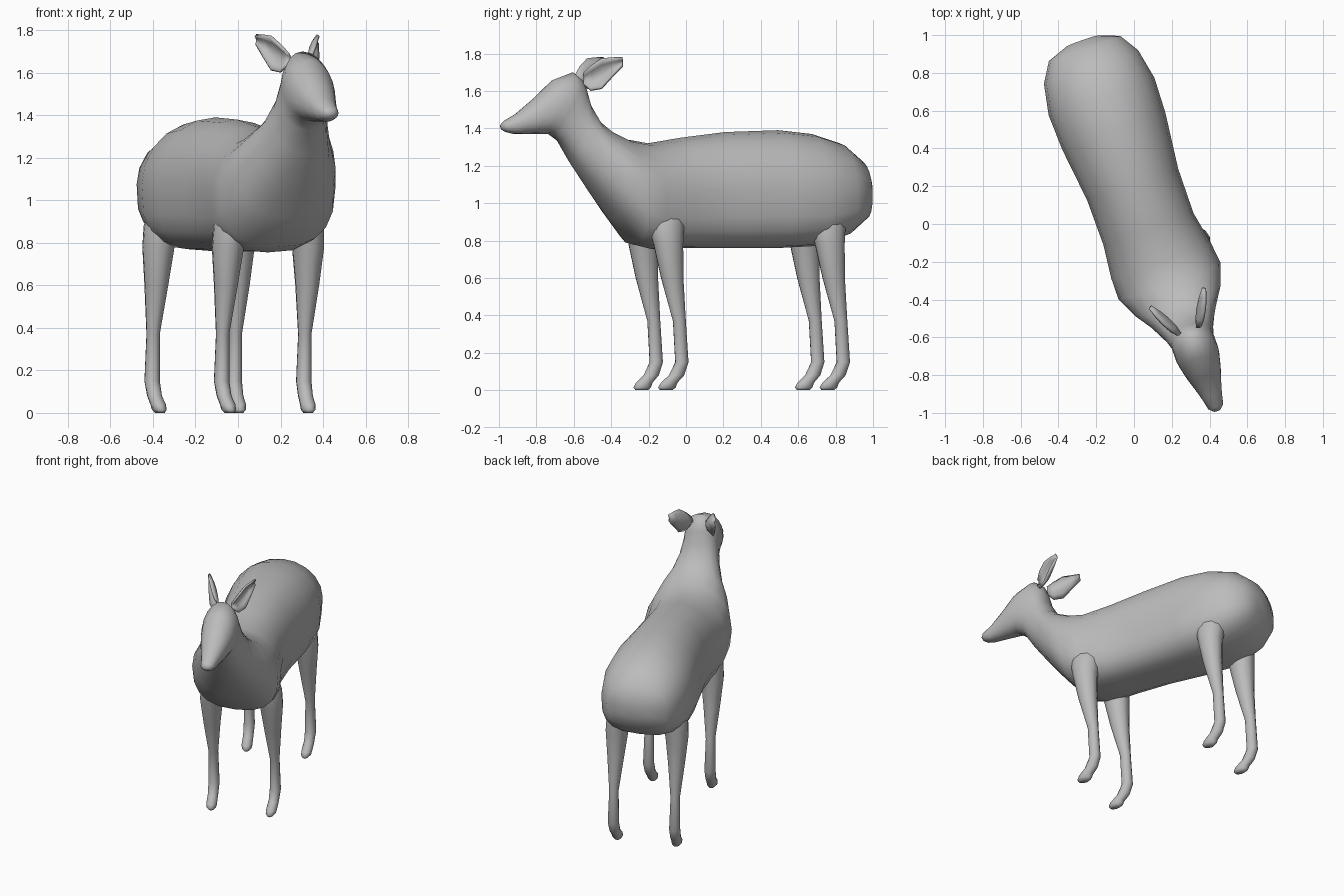
import bpy
import bmesh
import math
from mathutils import Matrix, Vector

cube = bpy.data.objects.get("Cube")
if cube:
    bpy.data.objects.remove(cube, do_unlink=True)

# One plain coat colour for the whole animal
coat = bpy.data.materials.new("coat_grey")
coat.use_nodes = True
GREY = (0.5, 0.5, 0.5, 1)
coat.diffuse_color = GREY
coat.node_tree.nodes["Principled BSDF"].inputs["Base Color"].default_value = GREY

# The animal is modelled facing -y, then turned towards its left
PLACE = Matrix.Translation((0.06, 0.02, 0)) @ Matrix.Rotation(math.radians(19.5), 4, "Z")


def skin(name, rings, closed=True):
    """Join neighbouring rings of points into a smooth surface."""
    bm = bmesh.new()
    rows = [[bm.verts.new(PLACE @ Vector(point)) for point in ring] for ring in rings]
    count = len(rows[0])
    for near, far in zip(rows, rows[1:]):
        for i in range(count if closed else count - 1):
            j = (i + 1) % count
            bm.faces.new((near[i], near[j], far[j], far[i]))
    if closed:
        bm.faces.new(rows[0])
        bm.faces.new(rows[-1])
    bmesh.ops.recalc_face_normals(bm, faces=bm.faces[:])
    for face in bm.faces:
        face.smooth = True
    mesh = bpy.data.meshes.new(name)
    bm.to_mesh(mesh)
    bm.free()
    mesh.materials.append(coat)
    obj = bpy.data.objects.new(name, mesh)
    bpy.context.collection.objects.link(obj)
    return obj


def power(value, exponent):
    return math.copysign(abs(value) ** exponent, value)


def body_ring(top, bottom, half_width, sides=20):
    """Slice of the body: round above, fuller below, tilted by its end points."""
    top, bottom = Vector(top), Vector(bottom)
    middle, reach = (top + bottom) / 2, (top - bottom) / 2
    forward = min(max((middle.x - 0.1) / 0.4, 0), 1)
    turn = 0.022 * forward  # chest and head set to the left
    belly = 0.65 + 0.2 * forward
    ring = []
    for i in range(sides):
        angle = math.tau * i / sides
        full = 0.98 if math.sin(angle) > 0 else belly
        point = middle + reach * power(math.sin(angle), full)
        ring.append((turn + half_width * power(math.cos(angle), full), -point.x, point.y))
    return ring


# Rump to muzzle: (forward, height) of the back, of the underside, half width
slices = [
    ((-1.01, 1.13), (-1.0, 1.0), 0.09),
    ((-0.96, 1.23), (-0.97, 0.91), 0.2),
    ((-0.85, 1.32), (-0.87, 0.83), 0.265),
    ((-0.69, 1.37), (-0.7, 0.77), 0.297),
    ((-0.5, 1.39), (-0.5, 0.76), 0.29),
    ((-0.2, 1.38), (-0.2, 0.76), 0.255),
    ((0.05, 1.35), (0.05, 0.76), 0.253),
    ((0.24, 1.32), (0.22, 0.755), 0.28),
    ((0.36, 1.34), (0.33, 0.78), 0.287),
    ((0.47, 1.39), (0.45, 0.92), 0.24),
    ((0.53, 1.44), (0.57, 1.07), 0.18),
    ((0.58, 1.53), (0.68, 1.22), 0.135),
    ((0.6, 1.61), (0.75, 1.33), 0.117),
    ((0.62, 1.66), (0.81, 1.37), 0.117),
    ((0.67, 1.7), (0.85, 1.37), 0.117),
    ((0.78, 1.66), (0.9, 1.37), 0.1),
    ((0.89, 1.56), (0.96, 1.37), 0.075),
    ((0.99, 1.48), (1.01, 1.37), 0.054),
    ((1.06, 1.44), (1.05, 1.38), 0.042),
    ((1.08, 1.42), (1.07, 1.39), 0.02),
]
skin("body_and_head", [body_ring(*row) for row in slices])

# Leg from inside the body to hoof: height, forward, half depth, side, half width
leg_profile = [
    (1.0, 0.2, 0.1, 0.15, 0.08),
    (0.88, 0.2, 0.1, 0.185, 0.085),
    (0.78, 0.193, 0.082, 0.2, 0.076),
    (0.6, 0.172, 0.062, 0.203, 0.056),
    (0.37, 0.132, 0.036, 0.205, 0.031),
    (0.15, 0.118, 0.036, 0.205, 0.037),
    (0.08, 0.147, 0.043, 0.203, 0.034),
    (0.04, 0.188, 0.047, 0.2, 0.035),
    (0.015, 0.2, 0.05, 0.198, 0.032),
    (0.0, 0.203, 0.036, 0.196, 0.02),
]


def leg(name, side, shift, offset, sides=12):
    rings = []
    for height, forward, depth, out, width in leg_profile:
        ring = []
        for i in range(sides):
            angle = math.tau * i / sides
            ring.append((side * out + offset + width * math.cos(angle),
                         depth * math.sin(angle) - forward - shift, height))
        rings.append(ring)
    skin(name, rings)


# Ear from root to tip: distance along, lower edge, upper edge, cup depth
ear_profile = [
    (0, 1.64, 1.69, 0.015),
    (0.2, 1.605, 1.73, 0.035),
    (0.48, 1.615, 1.77, 0.04),
    (0.75, 1.68, 1.775, 0.03),
    (1, 1.735, 1.777, 0.01),
]


def ear(name, side):
    """Leaf-shaped cup swept back and out, open towards the outside."""
    root, tip = Vector((0.055, -0.63)), Vector((0.152, -0.443))
    outward = Vector((0.85, -0.5))
    rows = []
    for along, low, high, cup in ear_profile:
        row = []
        for i in range(7):
            across = i / 3 - 1
            spot = root.lerp(tip, along) + outward * cup * (across * across - 0.5)
            height = (low + high) / 2 + (high - low) / 2 * across
            row.append((0.022 + side * spot.x, spot.y, height))
        rows.append(row)
    shell = skin(name, rows, closed=False).modifiers.new("thickness", "SOLIDIFY")
    shell.thickness = 0.014
    shell.offset = 0


for word, side in (("left", 1), ("right", -1)):
    leg("front_leg_" + word, side, 0.005, 0.016)
    leg("hind_leg_" + word, side, -0.918, -0.004)
    ear("ear_" + word, side)
